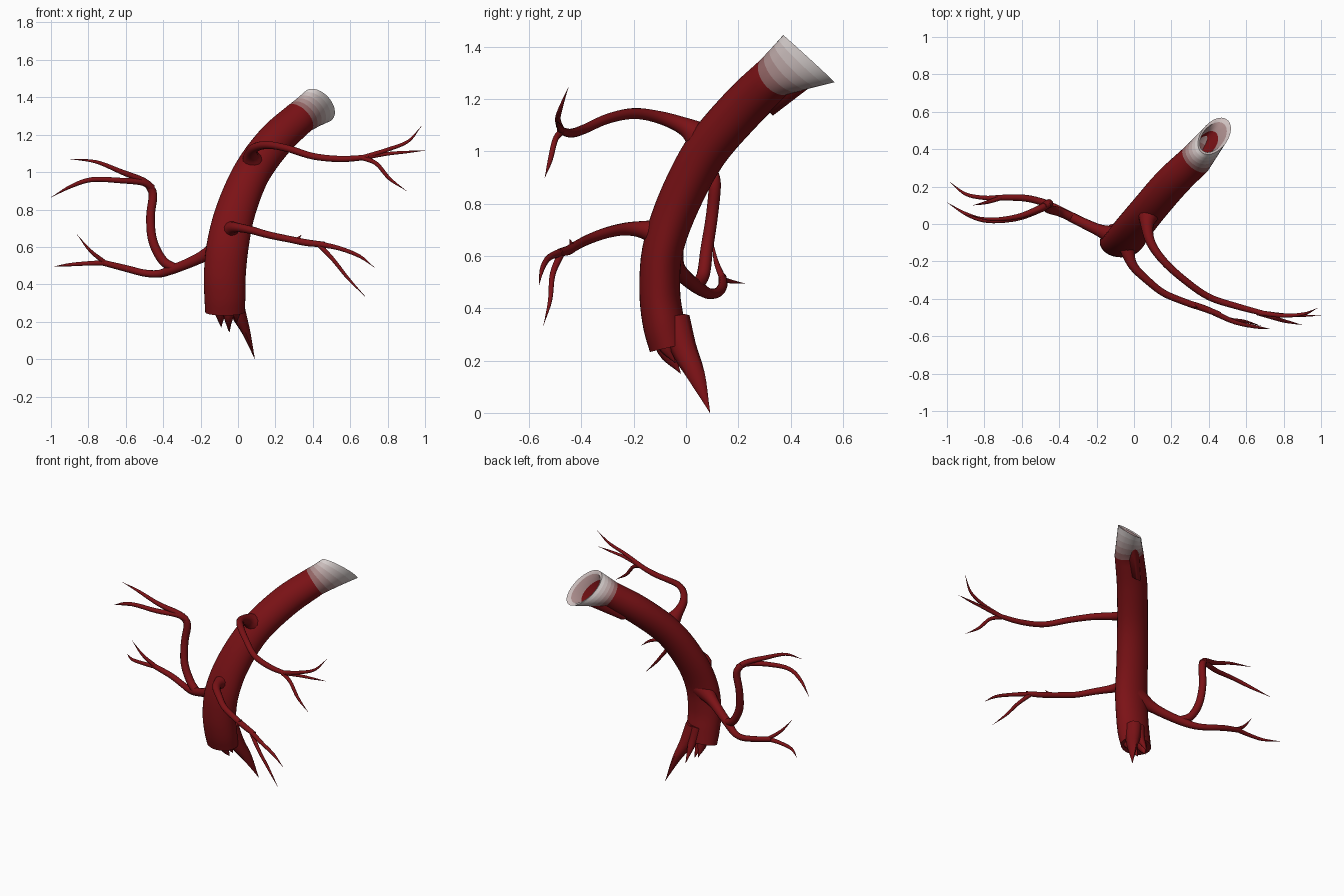
import bpy, bmesh, math
from mathutils import Vector

def material(name, rgb):
    m = bpy.data.materials.new(name)
    m.diffuse_color = (*rgb, 1)
    return m

RED, PALE = Vector((0.2, 0.006, 0.008)), Vector((0.72, 0.66, 0.65))
shades = [material("vessel_shade_%d" % i, RED.lerp(PALE, i / 5)) for i in range(6)]

def spline(pts, steps):
    # Catmull-Rom through points of any dimension (x, y, z, radii...)
    p = [Vector(a) for a in pts]
    p = [p[0] * 2 - p[1]] + p + [p[-1] * 2 - p[-2]]
    out = []
    for i in range(1, len(p) - 2):
        a, b, c, d = p[i - 1:i + 3]
        for s in range(steps):
            t = s / steps
            out.append(0.5 * (2 * b + (c - a) * t + (2 * a - 5 * b + 4 * c - d) * t * t
                              + (3 * b - a - 3 * c + d) * t ** 3))
    return out + [p[-2]]

def ring(c, u, v, n):
    return [c + u * math.cos(2 * math.pi * k / n) + v * math.sin(2 * math.pi * k / n)
            for k in range(n)]

def sweep(pts, n, steps, u=None):
    # rings along a path; 4 values = round, 5 = oval section
    s = spline(pts, steps)
    pos = [Vector(q[:3]) for q in s]
    rings = []
    for i, q in enumerate(s):
        t = (pos[min(i + 1, len(s) - 1)] - pos[max(i - 1, 0)]).normalized()
        u = t.orthogonal() if u is None else u
        u = (u - t * u.dot(t)).normalized()
        rings.append(ring(pos[i], u * max(q[3], .0008), t.cross(u) * max(q[len(q) - 1], .0008), n))
    return rings

def loft(name, rings, shade=lambda i: 0):
    bm = bmesh.new()
    vs = [[bm.verts.new(c) for c in r] for r in rings]
    n = len(rings[0])
    for i in range(len(vs) - 1):
        for k in range(n):
            j = (k + 1) % n
            f = bm.faces.new((vs[i][k], vs[i][j], vs[i + 1][j], vs[i + 1][k]))
            f.material_index = shade(i)
    bm.faces.new(vs[0][::-1])
    bm.faces.new(vs[-1])
    bmesh.ops.recalc_face_normals(bm, faces=bm.faces)
    me = bpy.data.meshes.new(name)
    bm.to_mesh(me)
    bm.free()
    for m in shades:
        me.materials.append(m)
    ob = bpy.data.objects.new(name, me)
    bpy.context.collection.objects.link(ob)
    bpy.context.view_layer.objects.active = ob
    ob.select_set(True)
    bpy.ops.object.shade_smooth_by_angle(angle=math.radians(60))
    ob.select_set(False)

def vessel(name, pts):
    loft(name, sweep(pts, 12, 5))

# Main trunk: oval tube, ending in a flared open mouth with an inner wall
N = 32
path = [(-.07, -.065, .25, .105, .075), (-.07, -.085, .34, .11, .08), (-.07, -.1, .46, .112, .078),
        (-.053, -.09, .62, .112, .078), (-.01, -.03, .8, .106, .082), (.075, .075, 1.0, .1, .085),
        (.2, .22, 1.17, .098, .087), (.33, .345, 1.29, .092, .085)]
outer = sweep(path, N, 5, Vector((1, 0, 0)))
rim = ring(Vector((.43, .47, 1.355)), Vector((.088, .035, -.03)), Vector((.005, .092, -.085)), N)
blend = [[a.lerp(b, f) for a, b in zip(outer[-1], rim)] for f in (.2, .4, .6, .8, 1)]

def shrink(r, s, shift):
    c = sum(r, Vector()) / len(r)
    return [c + (p - c) * s + shift for p in r]

back = Vector((-.1, -.1, -.08))
inner = [shrink(rim, .82, back * .06), shrink(rim, .68, back * .4),
         shrink(rim, .66, back), shrink(rim, .64, back * 2)]
first = len(outer) - 1
def trunk_shade(i):
    k = i - first
    return 0 if k < 0 else k + 1 if k < 5 else 4 if k == 5 else 2 if k == 6 else 0
loft("trunk", outer + blend + inner, trunk_shade)

# Torn strands at the bottom end
strands = [
    [(-.03, -.04, .36, .05, .055), (.0, -.01, .25, .042, .05), (.045, .04, .14, .022, .034), (.09, .092, 0, 0, 0)],
    [(-.06, -.03, .36, .04, .04), (-.05, .0, .27, .03, .028), (-.045, .07, .145, 0, 0)],
    [(-.1, -.06, .34, .04, .05), (-.095, -.04, .25, .03, .035), (-.09, .0, .17, 0, 0)],
    [(-.04, -.09, .34, .04, .04), (-.05, -.075, .24, .03, .035), (-.05, -.02, .15, 0, 0)],
    [(-.02, -.09, .34, .03, .04), (-.01, -.08, .26, .025, .03), (-.01, -.04, .19, 0, 0)],
]
for i, s in enumerate(strands):
    loft("torn_strand_%d" % i, sweep(s, 8, 4, Vector((1, 0, 0))))

# Upper right branch and its twigs
vessel("upper_branch", [(.08, .06, 1.05, .065), (.07, -.005, 1.095, .036), (.09, -.1, 1.13, .025),
       (.16, -.2, 1.145, .021), (.27, -.3, 1.125, .019), (.4, -.39, 1.085, .018),
       (.55, -.44, 1.07, .017), (.7, -.48, 1.08, .014)])
vessel("upper_twig_1", [(.67, -.475, 1.078, .014), (.8, -.49, 1.12, .011), (.91, -.48, 1.165, .008), (.98, -.45, 1.245, 0)])
vessel("upper_twig_2", [(.67, -.475, 1.078, .014), (.8, -.487, 1.098, .01), (.9, -.49, 1.107, .007), (1, -.49, 1.115, 0)])
vessel("upper_twig_3", [(.66, -.475, 1.078, .013), (.74, -.5, 1.045, .011), (.81, -.52, .965, .009), (.9, -.54, .9, 0)])

# Lower right branch and its twigs
vessel("lower_branch", [(-.04, -.08, .68, .065), (-.03, -.16, .7, .036), (0, -.23, .703, .025),
       (.07, -.3, .69, .021), (.16, -.37, .665, .019), (.28, -.42, .64, .018),
       (.37, -.45, .622, .018), (.46, -.485, .613, .015)])
vessel("lower_stub", [(.28, -.42, .638, .012), (.315, -.435, .642, .01), (.34, -.445, .665, 0)])
vessel("lower_twig_1", [(.43, -.475, .616, .016), (.54, -.525, .593, .012), (.65, -.55, .55, .009), (.73, -.562, .49, 0)])
vessel("lower_twig_2", [(.43, -.475, .616, .014), (.51, -.51, .53, .011), (.59, -.52, .43, .008), (.68, -.545, .335, 0)])

# Left branch: fork with a low arm and a rising arm
vessel("left_branch", [(-.07, -.075, .61, .07), (-.17, -.04, .558, .036), (-.26, 0, .515, .028),
       (-.35, .045, .48, .026), (-.42, .085, .457, .021), (-.5, .12, .46, .019),
       (-.6, .14, .485, .018), (-.74, .14, .52, .015)])
vessel("left_low_twig_1", [(-.71, .14, .515, .015), (-.8, .14, .512, .012), (-.9, .16, .505, .009), (-.985, .225, .495, 0)])
vessel("left_low_twig_2", [(-.71, .14, .515, .013), (-.79, .115, .58, .009), (-.86, .1, .665, 0)])
vessel("left_rising_arm", [(-.33, .035, .485, .024), (-.4, .065, .525, .025), (-.455, .08, .63, .024),
       (-.468, .1, .76, .023), (-.455, .11, .88, .023), (-.485, .095, .94, .019)])
vessel("left_high_twig_1", [(-.46, .105, .915, .02), (-.51, .08, .955, .018), (-.62, .04, 1.0, .014),
       (-.76, .025, 1.055, .009), (-.9, .05, 1.07, 0)])
vessel("left_high_twig_2", [(-.46, .105, .915, .02), (-.51, .075, .945, .018), (-.63, .03, .955, .015),
       (-.78, .018, .96, .013), (-.89, .05, .925, .01), (-1, .115, .865, 0)])
